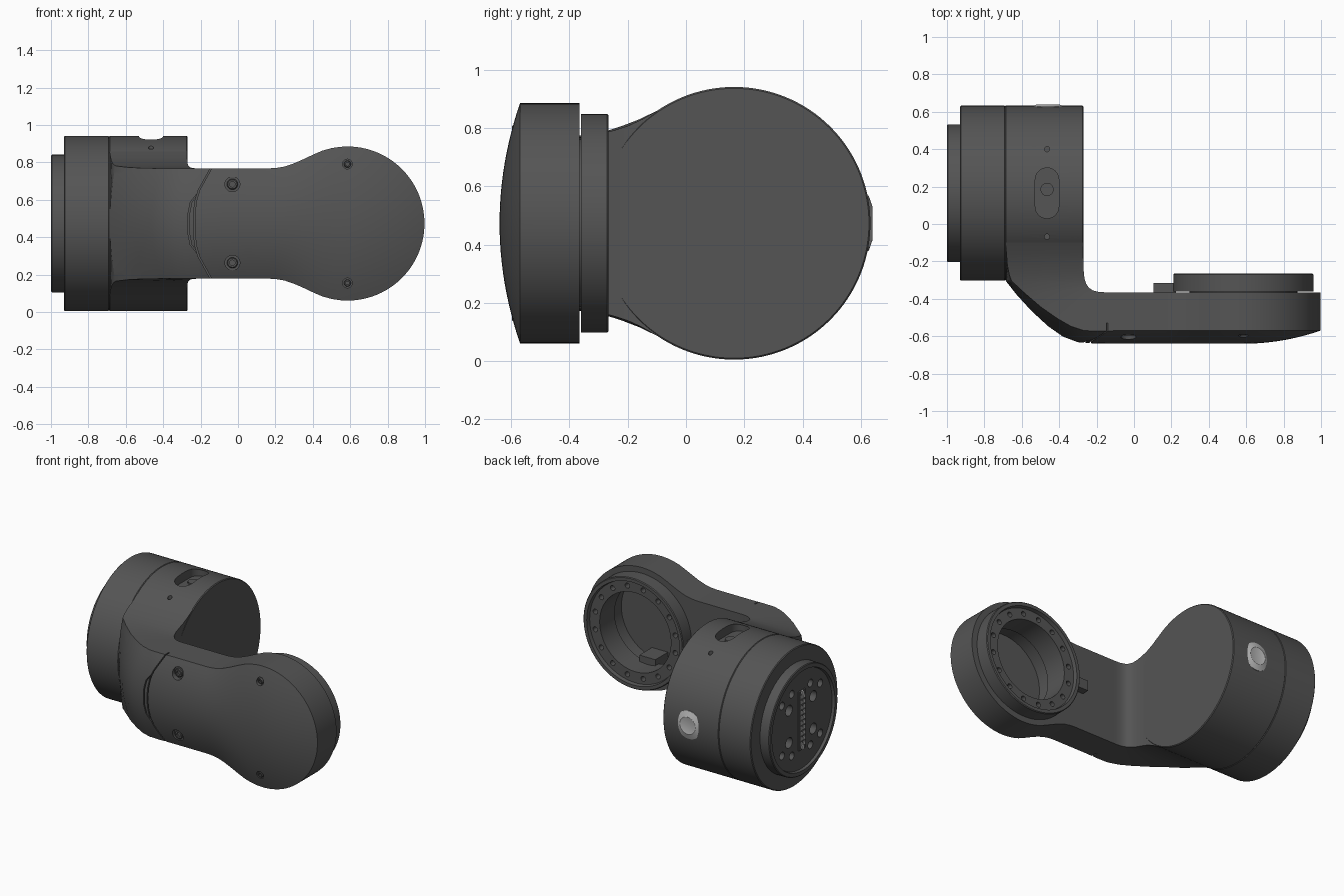
import bpy, bmesh
from math import sin, cos, pi, radians, sqrt
from mathutils import Vector

if "Cube" in bpy.data.objects:
    bpy.data.objects.remove(bpy.data.objects["Cube"])

def material(name, v):
    m = bpy.data.materials.new(name)
    m.diffuse_color = (v, v, v, 1)
    m.use_nodes = True
    m.node_tree.nodes["Principled BSDF"].inputs["Base Color"].default_value = m.diffuse_color
    return m

DARK, LIGHT = material("dark_grey", 0.09), material("light_grey", 0.5)
CY, CZ = 0.165, 0.473          # drum axis
DX, DR = 0.585, 0.412          # disc centre and radius

def finish(bm, name, mat=DARK):
    bmesh.ops.recalc_face_normals(bm, faces=bm.faces[:])
    me = bpy.data.meshes.new(name)
    bm.to_mesh(me)
    bm.free()
    ob = bpy.data.objects.new(name, me)
    bpy.context.collection.objects.link(ob)
    me.materials.append(mat)
    return ob

def select(obs):
    bpy.ops.object.select_all(action='DESELECT')
    for o in obs:
        o.select_set(True)
    bpy.context.view_layer.objects.active = obs[0]

def place(axis, u, v, h):
    return {'x': (h, u, v), 'y': (u, h, v), 'z': (u, v, h)}[axis]

def bridge(bm, rings, closed=False):
    n = len(rings[0])
    pairs = list(zip(rings, rings[1:])) + ([(rings[-1], rings[0])] if closed else [])
    for a, b in pairs:
        for i in range(n):
            j = (i + 1) % n
            bm.faces.new((a[i], a[j], b[j], b[i]))
    if not closed:
        bm.faces.new(rings[0])
        bm.faces.new(rings[-1])

def lathe(name, axis, c, prof, n=96, closed=False, mat=DARK):
    bm = bmesh.new()
    rings = [[bm.verts.new(place(axis, c[0] + r * cos(2 * pi * i / n),
              c[1] + r * sin(2 * pi * i / n), h)) for i in range(n)] for r, h in prof]
    bridge(bm, rings, closed)
    return finish(bm, name, mat)

def cyl(name, axis, c, r, lo, hi, n=32, mat=DARK):
    return lathe(name, axis, c, [(r, lo), (r, hi)], n, mat=mat)

def prism(name, axis, pts, lo, hi, mat=DARK):
    bm = bmesh.new()
    bridge(bm, [[bm.verts.new(place(axis, u, v, h)) for u, v in pts] for h in (lo, hi)])
    return finish(bm, name, mat)

def box(name, x0, x1, y0, y1, z0, z1, mat=DARK):
    return prism(name, 'z', [(x0, y0), (x1, y0), (x1, y1), (x0, y1)], z0, z1, mat)

def join(obs, name):
    select(obs)
    if len(obs) > 1:
        bpy.ops.object.join()
    obs[0].name = name
    return obs[0]

def cut(ob, cutters):
    c = join(cutters, "cutter")
    c.hide_render = True
    m = ob.modifiers.new("cut", 'BOOLEAN')
    m.operation, m.object, m.solver = 'DIFFERENCE', c, 'EXACT'
    select([ob])
    bpy.ops.object.modifier_apply(modifier=m.name)
    bpy.data.objects.remove(c)

def drum(name, x0, x1, r=0.468, b=0.005):
    return lathe(name, 'x', (CY, CZ), [(r - b, x0), (r, x0 + b), (r, x1 - b), (r - b, x1)], 128)

# Motor drum in two halves, meeting at a fine seam
drum("drum_cap", -0.93, -0.688)
body = drum("drum_body", -0.69, -0.27)
slot = [(-0.465 + 0.063 * cos(a), CY + s * 0.072 + 0.063 * sin(a))
        for s, o in ((1, 0), (-1, pi)) for a in [o + pi * i / 16 for i in range(17)]]
cut(body, [prism("slot", 'z', slot, 0.88, 1.1),
           cyl("pin_a", 'z', (-0.465, 0.40), 0.014, 0.82, 1.1),
           cyl("pin_b", 'z', (-0.465, -0.068), 0.014, 0.82, 1.1)])
cyl("slot_socket", 'z', (-0.465, CY + 0.02), 0.035, 0.87, 0.892)

# Mounting collar with bolt holes
collar = lathe("mount_collar", 'x', (CY, CZ), [(0.368, -0.9), (0.368, -0.995),
               (0.363, -1.0), (0.338, -1.0), (0.333, -0.982)], 128)
cut(collar, [cyl("hole", 'x', (CY + sy * y, CZ + sz * z), r, -1.1, -0.93, 24)
             for sy in (-1, 1) for sz in (-1, 1)
             for y, z, r in ((0.13, 0.11, 0.036), (0.205, 0.17, 0.026), (0.10, 0.21, 0.026))])

# Contact strip in the collar
box("contact_strip", -0.992, -0.97, CY - 0.035, CY + 0.035, CZ - 0.2, CZ + 0.2)
pins = []
for i in range(10):
    for s in (-1, 1):
        z = CZ - 0.16 + i * 0.0355
        y = CY + s * 0.014
        pins.append(box("pin", -0.998, -0.985, y - 0.009, y + 0.009, z - 0.011, z + 0.011, LIGHT))
for s in (-1, 1):
    pins.append(cyl("pin", 'x', (CY, CZ + s * 0.185), 0.016, -0.998, -0.985, 16, LIGHT))
join(pins, "contact_pins")

# Side button
lathe("side_button", 'y', (-0.46, CZ), [(0.095, 0.6), (0.095, 0.627), (0.058, 0.64), (0.052, 0.638)],
      48, mat=LIGHT)

# Arm: sections of inner point, outer point, half height, edge pull-back
S = [(-0.272, -0.10, -0.687, -0.10, 0.386, 0),
     (-0.272, -0.15, -0.687, -0.16, 0.357, 0.005),
     (-0.271, -0.20, -0.687, -0.22, 0.334, 0.01),
     (-0.269, -0.25, -0.687, -0.27, 0.318, 0.02),
     (-0.265, -0.29, -0.685, -0.305, 0.308, 0.03),
     (-0.256, -0.32, -0.63, -0.375, 0.300, 0.045),
     (-0.24, -0.342, -0.55, -0.463, 0.296, 0.055),
     (-0.22, -0.355, -0.46, -0.546, 0.295, 0.065),
     (-0.19, -0.363, -0.38, -0.602, 0.295, 0.07),
     (-0.16, -0.365, -0.30, -0.632, 0.295, 0.07),
     (-0.12, -0.365, -0.21, -0.639, 0.295, 0.07)]
for x, w in ((-0.08, 0.295), (0.05, 0.295), (0.17, 0.295), (0.21, 0.298), (0.25, 0.305),
             (0.30, 0.322), (0.35, 0.344), (0.40, 0.3675), (0.45, 0.3893), (0.5, 0.403), (0.545, 0.41)):
    S.append((x, -0.365, x, -0.64, w, 0.07))
for i in range(25):
    a = pi / 2 - (pi / 2 - 0.03) * i / 24
    x, base = DX + DR * cos(a), 0.07 * cos(a) ** 2
    S.append((x, -0.365, x, -0.64 + base, DR * sin(a), 0.07 - base))
bm = bmesh.new()
rings = []
for ax, ay, bx, by, w, pull in S:
    A, B = Vector((ax, ay, CZ)), Vector((bx, by, CZ))
    d = (A - B).normalized()
    ring = []
    for k in range(25):
        t = k / 12 - 1
        ring.append(bm.verts.new(B + d * pull * t * t + Vector((0, 0, w * t))))
    ring += [bm.verts.new(A + Vector((0, 0, s * w))) for s in (1, -1)]
    rings.append(ring)
bridge(bm, rings)
arm = finish(bm, "arm")

# Bearing bore, screw pockets and cover seams in the arm
SCREWS = [(x, CZ + s * z, r) for s in (-1, 1) for x, z, r in ((-0.03, 0.21, 0.04), (DX, 0.318, 0.026))]
cut(arm, [cyl("bore", 'y', (DX, CZ), 0.29, -0.555, -0.2, 96)] +
    [cyl("pocket", 'y', (x, z), r, -0.75, -0.582) for x, z, r in SCREWS])

def groove(half):
    path = [(x, CZ + z) for x, z in half] + [(x, CZ - z) for x, z in reversed(half)]
    return prism("groove", 'y', path + [(x + 0.008, z) for x, z in reversed(path)], -0.75, -0.53 if half[0][1] > 0.25 else -0.6)
cut(arm, [groove([(-0.14, 0.31), (-0.212, 0.18), (-0.228, 0.13), (-0.238, 0.06)])])
cut(arm, [groove([(-0.215, 0.165), (-0.255, 0.115), (-0.268, 0.05)])])

# Screw heads with hex sockets
for i, (x, z, r) in enumerate(SCREWS):
    lathe(f"screw_{i + 1}", 'y', (x, z), [(r * 0.72, -0.575), (r * 0.72, -0.592), (r * 0.6, -0.597),
          (r * 0.36, -0.597), (r * 0.36, -0.585)], 24)

# Bearing ring with bolt circle
ring = lathe("bearing_ring", 'y', (DX, CZ), [(0.375, -0.36), (0.375, -0.27), (0.37, -0.265),
             (0.348, -0.265), (0.343, -0.29), (0.268, -0.29), (0.268, -0.45), (0.288, -0.45), (0.288, -0.36)],
             128, closed=True)
ring.location.y = -0.0005
cut(ring, [cyl("hole", 'y', (DX + 0.307 * cos(a), CZ + 0.307 * sin(a)), 0.017, -0.33, -0.2, 16)
           for a in [2 * pi * (i + 0.5) / 16 for i in range(16)]])

# Stop tab beside the ring and lug inside the bore
box("stop_tab", 0.105, 0.225, -0.37, -0.315, CZ - 0.035, CZ + 0.035)
box("bore_lug", DX - 0.06, DX + 0.06, -0.56, -0.42, CZ - 0.285, CZ - 0.22)

# Smooth curved faces, keep edges crisp
obs = [o for o in bpy.data.objects if o.type == 'MESH']
select(obs)
bpy.ops.object.shade_smooth_by_angle(angle=radians(28))
